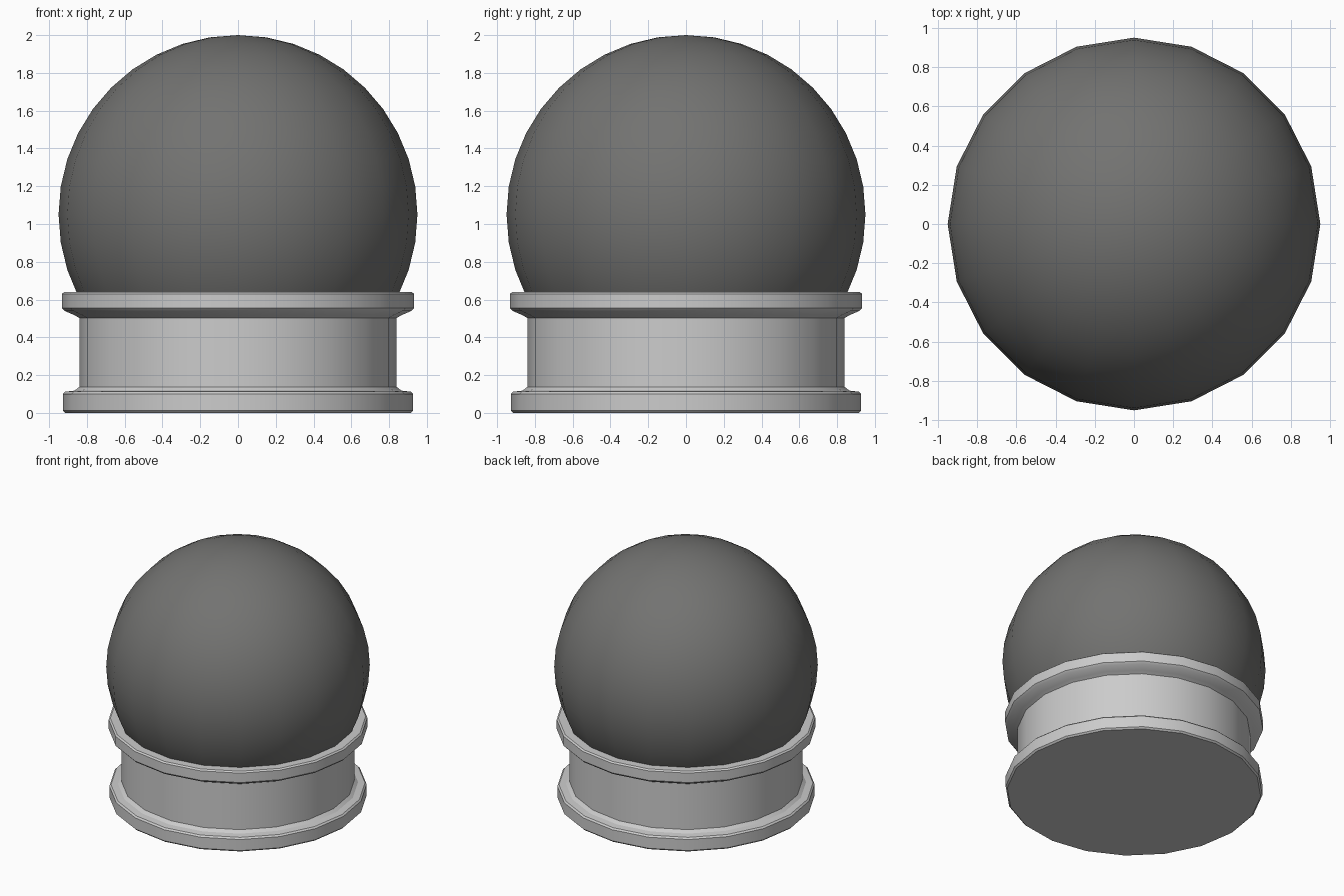
import bpy, bmesh, math

if "Cube" in bpy.data.objects:
    bpy.data.objects.remove(bpy.data.objects["Cube"])

SIDES = 20


def lathe(name, profile):
    """Revolve an (r, z) profile round z, capping both ends."""
    bm = bmesh.new()
    rings = []
    for r, z in profile:
        rings.append([bm.verts.new((r * math.cos(math.tau * i / SIDES),
                                    r * math.sin(math.tau * i / SIDES), z))
                      for i in range(SIDES)])
    for a, b in zip(rings, rings[1:]):
        for i in range(SIDES):
            j = (i + 1) % SIDES
            bm.faces.new((a[i], a[j], b[j], b[i]))
    bm.faces.new(rings[0][::-1])
    bm.faces.new(rings[-1])
    bmesh.ops.recalc_face_normals(bm, faces=bm.faces)
    mesh = bpy.data.meshes.new(name)
    bm.to_mesh(mesh)
    bm.free()
    obj = bpy.data.objects.new(name, mesh)
    bpy.context.collection.objects.link(obj)
    return obj


def smooth(obj):
    bpy.ops.object.select_all(action='DESELECT')
    obj.select_set(True)
    bpy.context.view_layer.objects.active = obj
    bpy.ops.object.shade_smooth_by_angle(angle=math.radians(30))


# Pedestal: foot flange, recessed drum and upper collar
pedestal = lathe("pedestal", [
    (0.915, 0.0), (0.927, 0.012), (0.927, 0.10), (0.915, 0.112),
    (0.865, 0.118), (0.84, 0.138), (0.84, 0.502), (0.865, 0.517),
    (0.918, 0.54), (0.932, 0.555), (0.932, 0.63), (0.92, 0.64),
    (0.84, 0.64),
])
smooth(pedestal)

# Dark globe resting in the collar
bpy.ops.mesh.primitive_uv_sphere_add(segments=SIDES, ring_count=20,
                                     radius=0.95, location=(0, 0, 1.05))
globe = bpy.context.object
globe.name = "globe"
smooth(globe)
dark = bpy.data.materials.new("dark_glass")
dark.diffuse_color = (0.17, 0.17, 0.165, 1.0)
dark.use_nodes = True
dark.node_tree.nodes["Principled BSDF"].inputs["Base Color"].default_value = dark.diffuse_color
globe.data.materials.append(dark)
